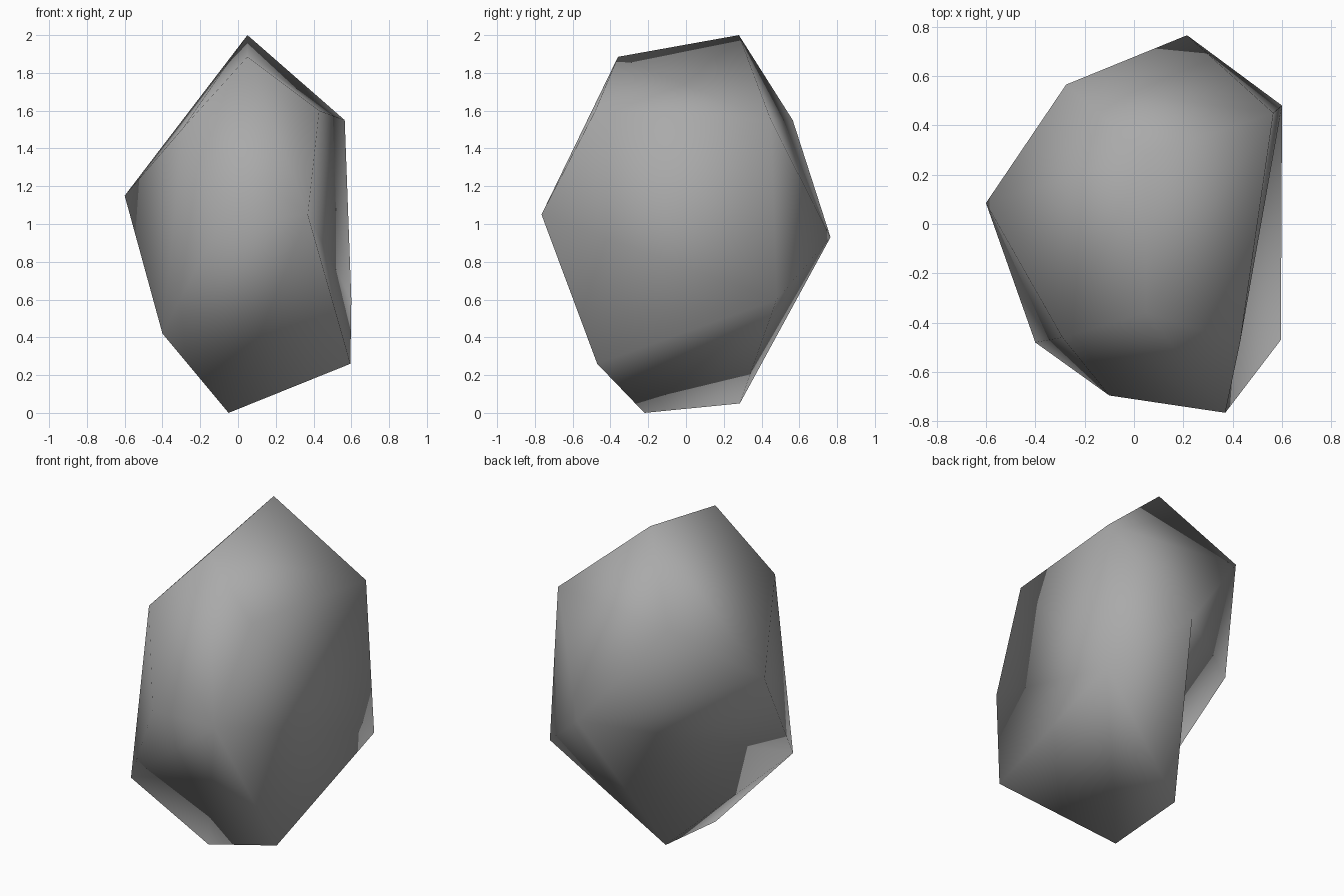
import bpy
import bmesh
from mathutils import Vector

default_cube = bpy.data.objects.get("Cube")
if default_cube:
    bpy.data.objects.remove(default_cube, do_unlink=True)

# Stone colour
stone = bpy.data.materials.new("stone_grey")
stone.use_nodes = True
grey = (0.4, 0.4, 0.4, 1)
stone.diffuse_color = grey
principled = next(n for n in stone.node_tree.nodes if n.type == "BSDF_PRINCIPLED")
principled.inputs["Base Color"].default_value = grey
principled.inputs["Roughness"].default_value = 0.9

# Corner points of the boulder, named by where they lie
corners = {
    "peak": (0.05, 0.28, 2),
    "front_peak": (0.05, -0.36, 1.885),
    "front_left_shoulder": (0.43, -0.48, 1.6),
    "front_right_shoulder": (-0.29, -0.46, 1.51),
    "back_left_shoulder": (0.565, 0.45, 1.55),
    "back_right_shoulder": (-0.275, 0.565, 1.55),
    "front_left_waist": (0.37, -0.765, 1.05),
    "front_right_waist": (-0.1, -0.695, 1),
    "right_waist": (-0.6, 0.085, 1.15),
    "back_waist": (0.215, 0.765, 0.93),
    "back_left_hip": (0.6, 0.48, 0.6),
    "front_left_hip": (0.595, -0.47, 0.26),
    "front_right_hip": (-0.4, -0.48, 0.42),
    "front_foot": (-0.05, -0.22, 0),
    "back_foot": (-0.06, 0.285, 0.05),
}

# Wrap the corners in a closed faceted skin
bm = bmesh.new()
points = {name: bm.verts.new(Vector(co)) for name, co in corners.items()}
bmesh.ops.convex_hull(bm, input=list(bm.verts))
bmesh.ops.recalc_face_normals(bm, faces=list(bm.faces))


def turn_ridge(start, end):
    """Swap a ridge for the other diagonal of its two triangles."""
    ridge = bm.edges.get((points[start], points[end]))
    if ridge:
        bmesh.utils.edge_rotate(ridge, True)


# Shallow hollows: left side, lower back, underside, top and lower front
turn_ridge("front_left_hip", "back_left_shoulder")
turn_ridge("front_left_shoulder", "front_left_hip")
turn_ridge("back_foot", "back_right_shoulder")
turn_ridge("back_foot", "right_waist")
turn_ridge("front_left_hip", "back_foot")
turn_ridge("peak", "front_left_shoulder")
turn_ridge("front_left_hip", "front_right_hip")

bmesh.ops.recalc_face_normals(bm, faces=list(bm.faces))
for face in bm.faces:
    face.smooth = True

# Boulder object with fully smooth shading
mesh = bpy.data.meshes.new("boulder")
bm.to_mesh(mesh)
bm.free()
mesh.materials.append(stone)
boulder = bpy.data.objects.new("boulder", mesh)
bpy.context.collection.objects.link(boulder)
